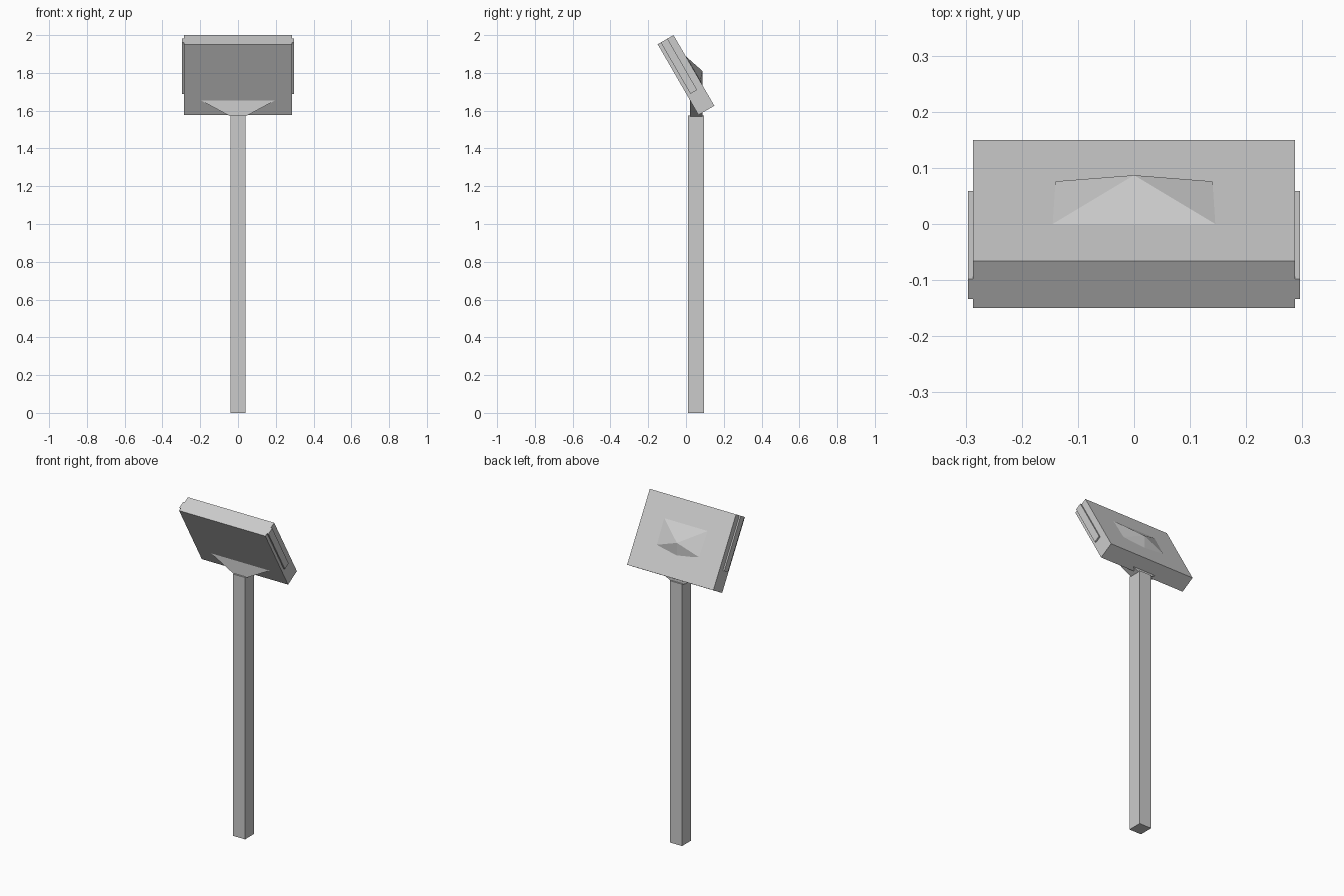
import bpy
from math import radians
from mathutils import Matrix, Vector

cube = bpy.data.objects.get("Cube")
if cube:
    bpy.data.objects.remove(cube, do_unlink=True)

grey = bpy.data.materials.new("plain_grey")
grey.use_nodes = True
colour = (0.6, 0.6, 0.6, 1)
grey.diffuse_color = colour
grey.node_tree.nodes["Principled BSDF"].inputs["Base Color"].default_value = colour


def add_mesh(name, verts, faces, matrix=None):
    mesh = bpy.data.meshes.new(name)
    mesh.from_pydata(verts, [], faces)
    mesh.materials.append(grey)
    if matrix:
        mesh.transform(matrix)
    obj = bpy.data.objects.new(name, mesh)
    bpy.context.collection.objects.link(obj)


def loft(name, lower, upper, matrix=None):
    """Solid between two rectangles, each given as (x0, x1, y0, y1, z)."""
    verts = []
    for x0, x1, y0, y1, z in (lower, upper):
        verts += [(x0, y0, z), (x1, y0, z), (x1, y1, z), (x0, y1, z)]
    sides = [(i, (i + 1) % 4, (i + 1) % 4 + 4, i + 4) for i in range(4)]
    add_mesh(name, verts, [(3, 2, 1, 0), (4, 5, 6, 7)] + sides, matrix)


def box(name, x0, x1, y0, y1, z0, z1, matrix=None):
    loft(name, (x0, x1, y0, y1, z0), (x0, x1, y0, y1, z1), matrix)


# Square post
box("post", -0.04, 0.04, 0.01, 0.095, 0, 1.575)

# Tilted head: local y is its thickness, local z runs up its face
tilt = Matrix.Translation(Vector((0, -0.15, 1.9515))) @ Matrix.Rotation(radians(30), 4, "X")
box("head", -0.287, 0.287, 0, 0.097, -0.432, 0, tilt)

# Thin plates on both sides of the head
for side, sign in (("left", 1), ("right", -1)):
    x0, x1 = sorted((sign * 0.28, sign * 0.296))
    box(side + "_side_plate", x0, x1, 0.019, 0.06, -0.314, 0, tilt)

# Flared bracket between post and head
loft("flared_bracket", (-0.04, 0.04, 0.02, 0.087, 1.57), (-0.2, 0.2, 0.022, 0.087, 1.656))

# Faceted bump on the back of the head
bump = [(-0.145, 0, 1.887), (0.145, 0, 1.887), (0.14, 0.076, 1.757), (0, 0.087, 1.81),
        (-0.14, 0.076, 1.757), (0, 0.087, 1.73), (0, 0.02, 1.80)]
add_mesh("back_bump", bump, [(1, 0, 3), (1, 3, 2), (0, 4, 3), (2, 3, 5), (3, 4, 5),
                             (0, 1, 6), (1, 2, 6), (2, 5, 6), (5, 4, 6), (4, 0, 6)])
